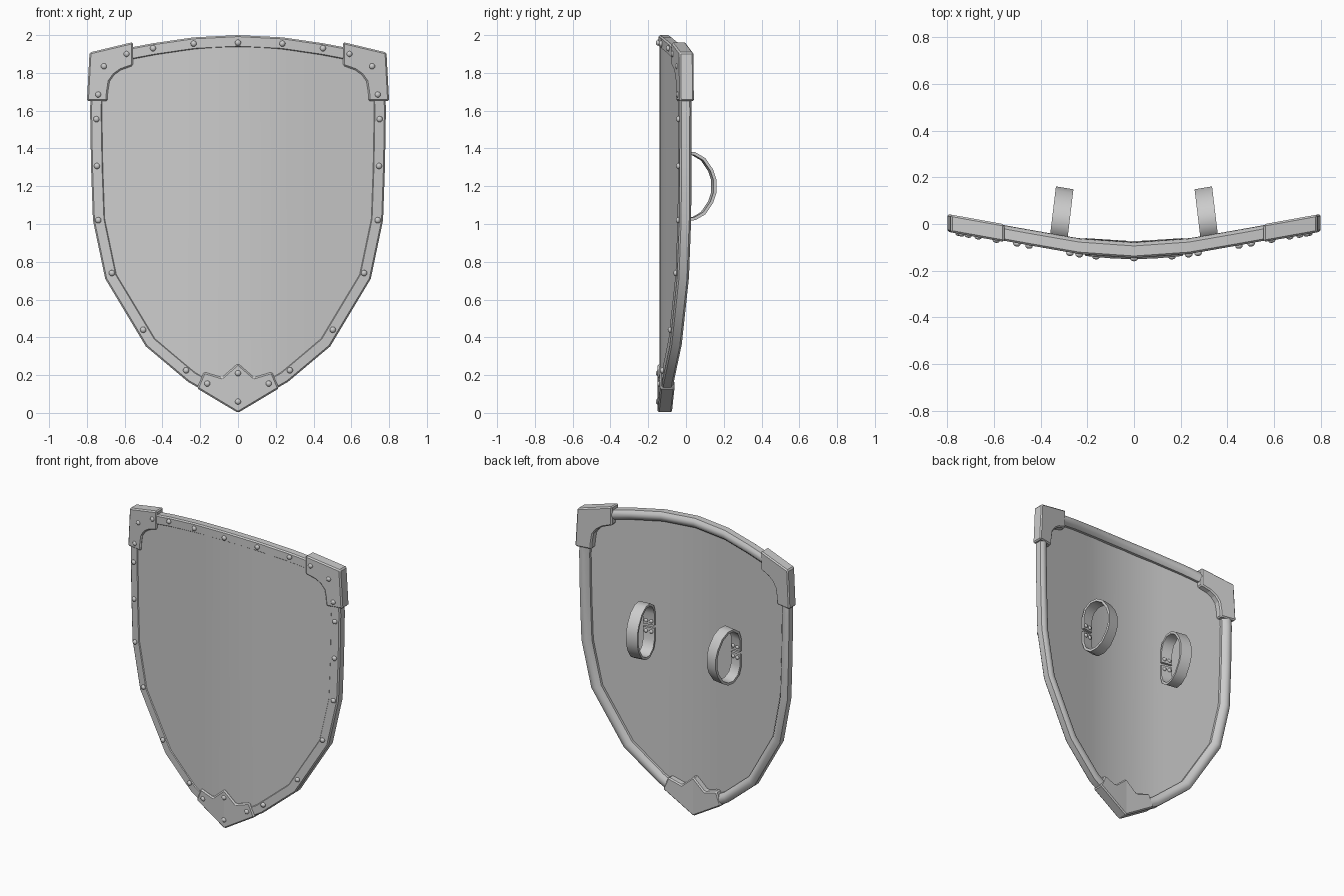
import bpy, bmesh, math
from mathutils import Vector, Matrix

if "Cube" in bpy.data.objects:
    bpy.data.objects.remove(bpy.data.objects["Cube"])


def bow(x):
    """Depth of the curved shield body at a given x."""
    x = abs(x)
    return -0.112 + (0.3 * x * x if x < 0.3 else 0.027 + 0.18 * (x - 0.3))


def finish(name, bm, mirror=True, bevel=0, smooth=None):
    bmesh.ops.recalc_face_normals(bm, faces=bm.faces)
    me = bpy.data.meshes.new(name)
    bm.to_mesh(me)
    bm.free()
    ob = bpy.data.objects.new(name, me)
    bpy.context.collection.objects.link(ob)
    if smooth:
        bpy.ops.object.select_all(action='DESELECT')
        ob.select_set(True)
        bpy.context.view_layer.objects.active = ob
        bpy.ops.object.shade_smooth_by_angle(angle=math.radians(smooth))
    if mirror:
        ob.modifiers.new("mirror", 'MIRROR').merge_threshold = 0.0005
    if bevel:
        b = ob.modifiers.new("bevel", 'BEVEL')
        b.width, b.segments, b.limit_method = bevel, 1, 'ANGLE'
        b.angle_limit = math.radians(40)
    return ob


def loft(sections, caps=False):
    """Skin closed sections; faces on the mirror plane are left open."""
    bm = bmesh.new()
    rings = [[bm.verts.new(p) for p in s] for s in sections]
    n = len(rings[0])
    for a, b in zip(rings, rings[1:]):
        for i in range(n):
            j = (i + 1) % n
            f = (a[i], a[j], b[j], b[i])
            if any(abs(v.co.x) > 1e-5 for v in f):
                bm.faces.new(f)
    if caps:
        bm.faces.new(rings[0])
        bm.faces.new(rings[-1])
    return bm


def offset(pts, dist):
    """Mitred offset of a 2D path to its left."""
    pts = [Vector(p) for p in pts]
    out = []
    for i, p in enumerate(pts):
        segs = [pts[k + 1] - pts[k] for k in (i - 1, i) if 0 <= k < len(pts) - 1]
        ns = [Vector((-s.y, s.x)).normalized() for s in segs]
        m = sum(ns, Vector((0, 0))).normalized()
        out.append(p + m * dist / m.dot(ns[0]))
    return out


def interp(chain, x):
    for (x0, z0), (x1, z1) in zip(chain, chain[1:]):
        if x <= x1:
            return z0 + (z1 - z0) * (x - x0) / (x1 - x0)
    return chain[-1][1]


def add_rivet(bm, pos, normal, r):
    rot = Vector(normal).to_track_quat('Z', 'Y').to_matrix().to_4x4()
    bmesh.ops.create_uvsphere(
        bm, u_segments=12, v_segments=8, radius=r,
        matrix=Matrix.Translation(pos) @ rot @ Matrix.Diagonal((1, 1, 0.75, 1)))


# Curved panel
top = [(0, 1.965), (.235, 1.955), (.45, 1.925), (.75, 1.87)]
low = [(0, .045), (.25, .2), (.465, .385), (.668, .725), (.737, 1.02), (.75, 1.87)]
xs = sorted({i * 0.05 for i in range(15)} | {.235, .465, .668, .737, .749})
cols = []
for x in xs:
    t, b, y = interp(top, x), interp(low, x), bow(x)
    cols.append([(x, y - .027, t), (x, y - .027, b), (x, y - .004, b), (x, y - .004, t)])
finish("panel", loft(cols), smooth=30)

# Rim swept round the outline
outer = [(0, 2), (.235, 1.988), (.45, 1.957), (.775, 1.895), (.783, 1.6), (.778, 1.3),
         (.768, 1.02), (.703, .71), (.488, .352), (.263, .163), (0, .015)]
ext = [(-outer[1][0], outer[1][1])] + outer + [(-outer[-2][0], outer[-2][1])]
inner = offset(ext, -0.066)[1:-1]
profile = [(0, -.025), (.12, -.033), (.88, -.033), (1, -.022),
           (1, .012), (.75, .029), (.5, .034), (.25, .031), (0, .018)]
stations = []
for o, i in zip(outer, inner):
    ring = []
    for u, v in profile:
        p = Vector(o).lerp(i, u)
        x = 0 if o[0] == 0 else p.x
        ring.append((x, bow(x) + v, p.y))
    stations.append(ring)
finish("rim", loft(stations), smooth=35)


# Corner and tip plates wrapped over the rim
def plate(name, poly):
    finish(name, loft([[(x, bow(x) + d, z) for x, z in poly] for d in (-.038, .038)], True),
           bevel=0.008)


plate("corner_plate", [(.556, 1.963), (.786, 1.908), (.80, 1.65), (.692, 1.65), (.689, 1.70),
                       (.68, 1.755), (.655, 1.79), (.62, 1.815), (.556, 1.838)])
plate("tip_plate", [(0, 0), (.217, .13), (.18, .217), (.085, .188), (0, .262)])

# Front rivets
bm = bmesh.new()
spots = [(0, 1.96), (.235, 1.955), (.45, 1.93), (.59, 1.9), (.71, 1.835), (.74, 1.685),
         (.75, 1.555), (.747, 1.307), (.74, 1.02), (.668, .74), (.502, .44), (.275, .225),
         (.163, .155), (0, .21), (0, .06)]
for x, z in spots:
    slope = min(0.6 * x, 0.18)
    for s in ((1, -1) if x else (1,)):
        add_rivet(bm, (s * x, bow(x) - .036, z), (s * slope, -1, 0), 0.016)
finish("front_rivets", bm, mirror=False, smooth=40)

# Arm straps: bent bands with both ends flat on the panel
base = Vector((.325, bow(.325) + .002, 0))
across = Vector((1, .17, 0)).normalized()
out = Vector((-.12, 1, 0)).normalized()
half = [(.006, 1.21), (.006, 1.29), (.025, 1.343), (.07, 1.374), (.12, 1.372),
        (.17, 1.343), (.21, 1.285), (.227, 1.235)]
path = half + [(d, 2.4 - z) for d, z in reversed(half)]
sections = []
for a, b in zip(offset(path, .008), offset(path, -.008)):
    sections.append([base + across * w + out * p.x + Vector((0, 0, p.y))
                     for p, w in ((a, -.038), (a, .038), (b, .038), (b, -.038))])
finish("arm_strap", loft(sections, True), smooth=45)

# Strap rivets
bm = bmesh.new()
for z in (1.165, 1.235):
    for w in (-.018, .018):
        add_rivet(bm, base + across * w + out * .015 + Vector((0, 0, z)), out, 0.013)
finish("strap_rivets", bm, smooth=40)
